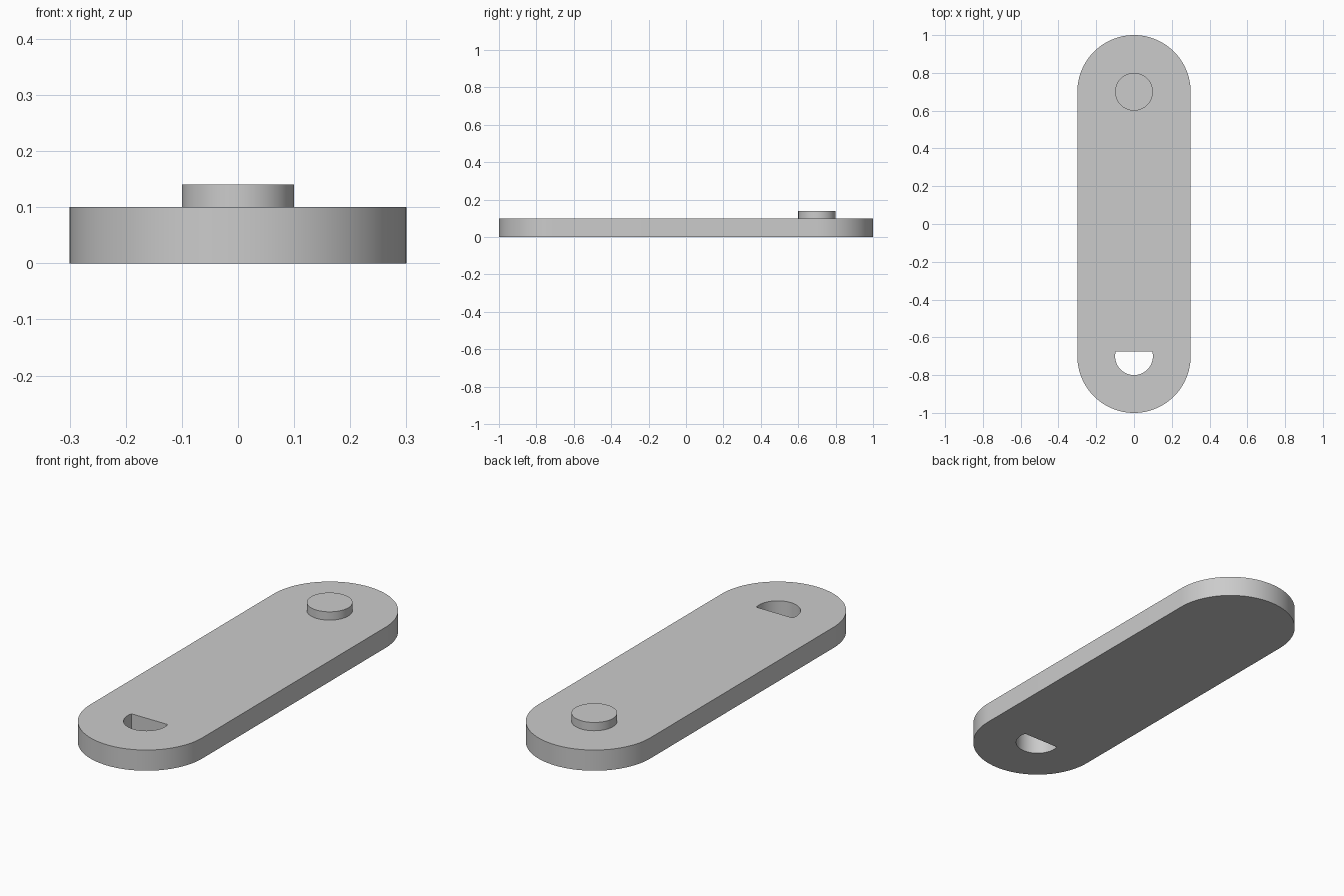
import bpy, bmesh
from math import pi, sin, cos, asin
from mathutils import Vector

cube = bpy.data.objects.get("Cube")
if cube:
    bpy.data.objects.remove(cube, do_unlink=True)

LENGTH, WIDTH, THICK = 2.0, 0.6, 0.1
END_R = WIDTH / 2
END_Y = LENGTH / 2 - END_R      # centre of each rounded end
PEG_R, PEG_TOP = 0.1, 0.14
FLAT = 0.025                    # flat of the slot above its centre

grey = bpy.data.materials.new("light grey")
grey.use_nodes = True
colour = (0.6, 0.6, 0.6, 1)
grey.diffuse_color = colour
grey.node_tree.nodes["Principled BSDF"].inputs["Base Color"].default_value = colour


def arc(cy, r, start, end, steps):
    """Points of an arc centred on x = 0, y = cy."""
    angles = [start + (end - start) * i / steps for i in range(steps + 1)]
    return [Vector((r * cos(a), cy + r * sin(a), 0)) for a in angles]


def prism(name, loops, bottom, top):
    """Solid between two heights; loops after the first become holes."""
    bm = bmesh.new()
    edges = []
    for loop in loops:
        verts = [bm.verts.new((p.x, p.y, bottom)) for p in loop]
        edges += [bm.edges.new((v, verts[i - 1])) for i, v in enumerate(verts)]
    bmesh.ops.triangle_fill(bm, edges=edges, use_beauty=True, normal=(0, 0, 1))
    extruded = bmesh.ops.extrude_face_region(bm, geom=bm.faces[:], use_keep_orig=True)
    raised = [g for g in extruded["geom"] if isinstance(g, bmesh.types.BMVert)]
    bmesh.ops.translate(bm, verts=raised, vec=(0, 0, top - bottom))
    bmesh.ops.recalc_face_normals(bm, faces=bm.faces[:])
    mesh = bpy.data.meshes.new(name)
    bm.to_mesh(mesh)
    bm.free()
    mesh.materials.append(grey)
    obj = bpy.data.objects.new(name, mesh)
    bpy.context.collection.objects.link(obj)
    bpy.ops.object.select_all(action="DESELECT")
    obj.select_set(True)
    bpy.context.view_layer.objects.active = obj
    bpy.ops.object.shade_smooth_by_angle(angle=pi / 6)
    return obj


# Rounded link plate with a D-shaped through slot at the front
outline = arc(END_Y, END_R, 0, pi, 48) + arc(-END_Y, END_R, pi, 2 * pi, 48)
tilt = asin(FLAT / PEG_R)
slot = arc(-END_Y, PEG_R, pi - tilt, 2 * pi + tilt, 40)
prism("link_plate", [outline, slot], 0, THICK)

# Round peg standing on the back end
prism("peg", [arc(END_Y, PEG_R, 0, 2 * pi, 64)[:-1]], THICK, PEG_TOP)
